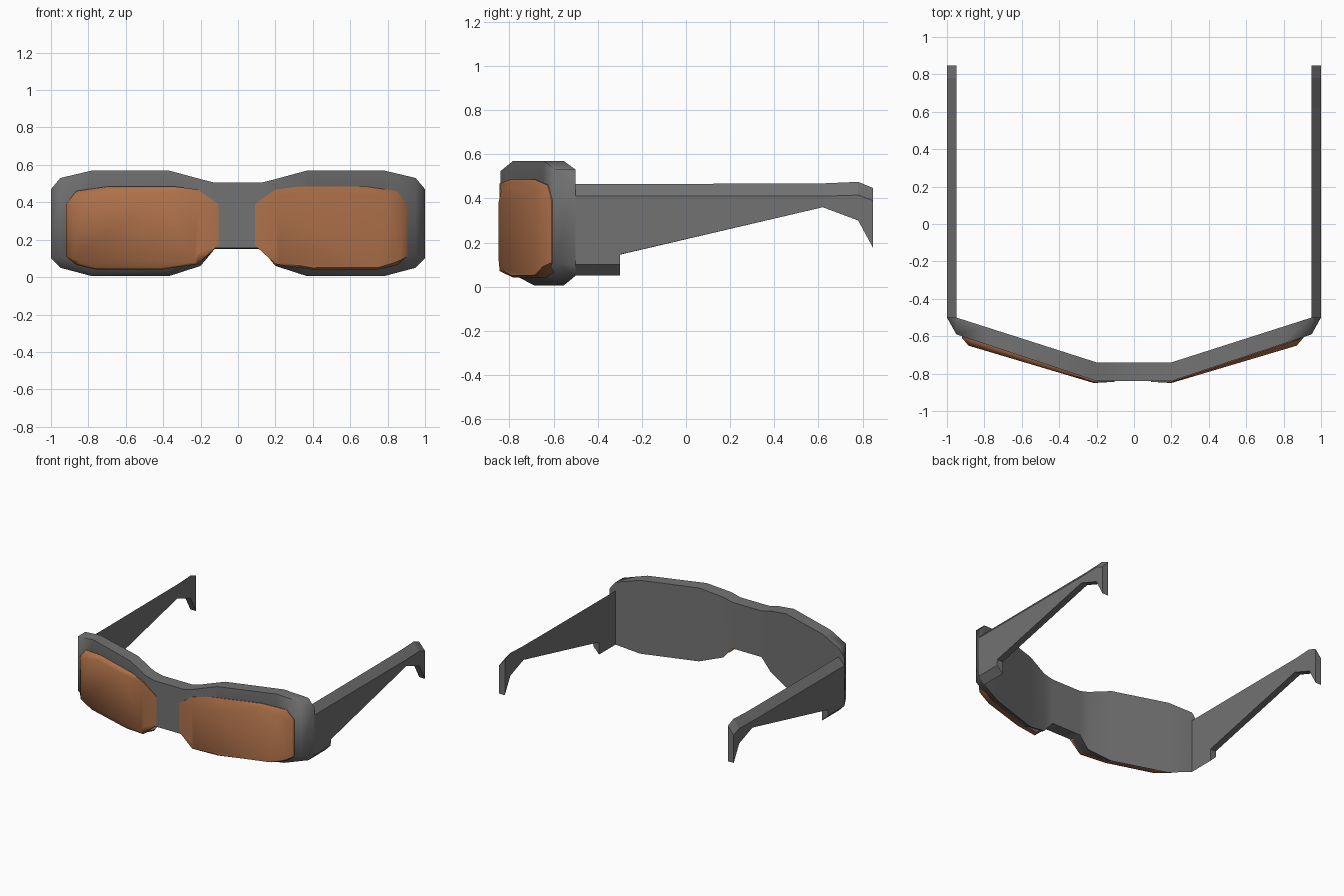
import bpy, bmesh
from math import radians

if "Cube" in bpy.data.objects:
    bpy.data.objects.remove(bpy.data.objects["Cube"])

GREY = (0.17, 0.17, 0.17, 1)
ORANGE = (0.434, 0.168, 0.07, 1)


def material(name, color):
    mat = bpy.data.materials.new(name)
    mat.diffuse_color = color
    mat.use_nodes = True
    mat.node_tree.nodes["Principled BSDF"].inputs["Base Color"].default_value = mat.diffuse_color
    return mat


frame_mat = material("dark_grey", GREY)
lens_mat = material("orange", ORANGE)


def loft(name, rings, mat, smooth=0):
    """Skin a list of equal-length point rings and cap both ends."""
    bm = bmesh.new()
    rows = [[bm.verts.new(p) for p in ring] for ring in rings]
    n = len(rows[0])
    for a, b in zip(rows, rows[1:]):
        for i in range(n):
            j = (i + 1) % n
            bm.faces.new((a[i], a[j], b[j], b[i]))
    bm.faces.new(rows[0])
    bm.faces.new(rows[-1])
    bmesh.ops.remove_doubles(bm, verts=bm.verts, dist=1e-4)
    bmesh.ops.recalc_face_normals(bm, faces=bm.faces)
    mesh = bpy.data.meshes.new(name)
    bm.to_mesh(mesh)
    bm.free()
    mesh.materials.append(mat)
    if smooth:
        mesh.shade_smooth()
        mesh.set_sharp_from_angle(angle=radians(smooth))
    obj = bpy.data.objects.new(name, mesh)
    bpy.context.collection.objects.link(obj)


def front_y(x):
    return -0.84 + max(0, abs(x) - 0.2) / 3


# Wraparound front frame: x, front y, back y, front bottom, back bottom, top
half = [(x, front_y(x), -0.74 + max(0, x - 0.2) * 0.32, flo, blo, hi)
        for x, flo, blo, hi in
        [(0.125, 0.155, 0.15, 0.505), (0.2, 0.085, 0.06, 0.524), (0.37, 0.055, 0.005, 0.57),
         (0.78, 0.06, 0.005, 0.57), (0.95, 0.11, 0.05, 0.53)]]
half.append((1.0, -0.5, -0.5, 0.10, 0.10, 0.47))
stations = [(-s[0], *s[1:]) for s in reversed(half)] + half
loft("front_frame", [[(x, f, flo), (x, f, hi), (x, b, hi), (x, b, blo)]
                     for x, f, b, flo, blo, hi in stations], frame_mat, 65)

# Temple arms: y, inner bottom, outer bottom, outer top, inner top
arm = [(-0.5, 0.05, 0.10, 0.41, 0.465), (-0.3, 0.05, 0.10, 0.41, 0.465),
       (-0.299, 0.145, 0.146, 0.41, 0.465), (0.62, 0.36, 0.36, 0.41, 0.468),
       (0.78, 0.30, 0.30, 0.415, 0.475), (0.848, 0.175, 0.175, 0.39, 0.447)]
for side, s in (("left", -1), ("right", 1)):
    loft(side + "_arm", [[(s * 0.95, y, a), (s, y, b), (s, y, c), (s * 0.95, y, d)]
                         for y, a, b, c, d in arm], frame_mat)

# Lenses: outer rim and smaller raised face outlines (x, z)
rim = [(.09, .17), (.09, .39), (.2, .468), (.33, .485), (.68, .485), (.85, .46),
       (.905, .39), (.905, .11), (.85, .065), (.75, .042), (.38, .042), (.2, .07)]
face = [(.2, .13), (.2, .38), (.24, .43), (.4, .455), (.68, .455), (.8, .43),
        (.87, .39), (.87, .09), (.83, .075), (.75, .052), (.4, .05), (.22, .08)]
for side, s, shift, smooth in (("left", -1, -0.015, 65), ("right", 1, 0, 35)):
    rings = [[(s * x + shift, front_y(x) + 0.025, z) for x, z in rim],
             [(s * x + shift, front_y(x) - 0.004, z) for x, z in rim],
             [(s * x + shift, -0.85 + 0.298 * (x - 0.2), z) for x, z in face]]
    loft(side + "_lens", rings, lens_mat, smooth)
